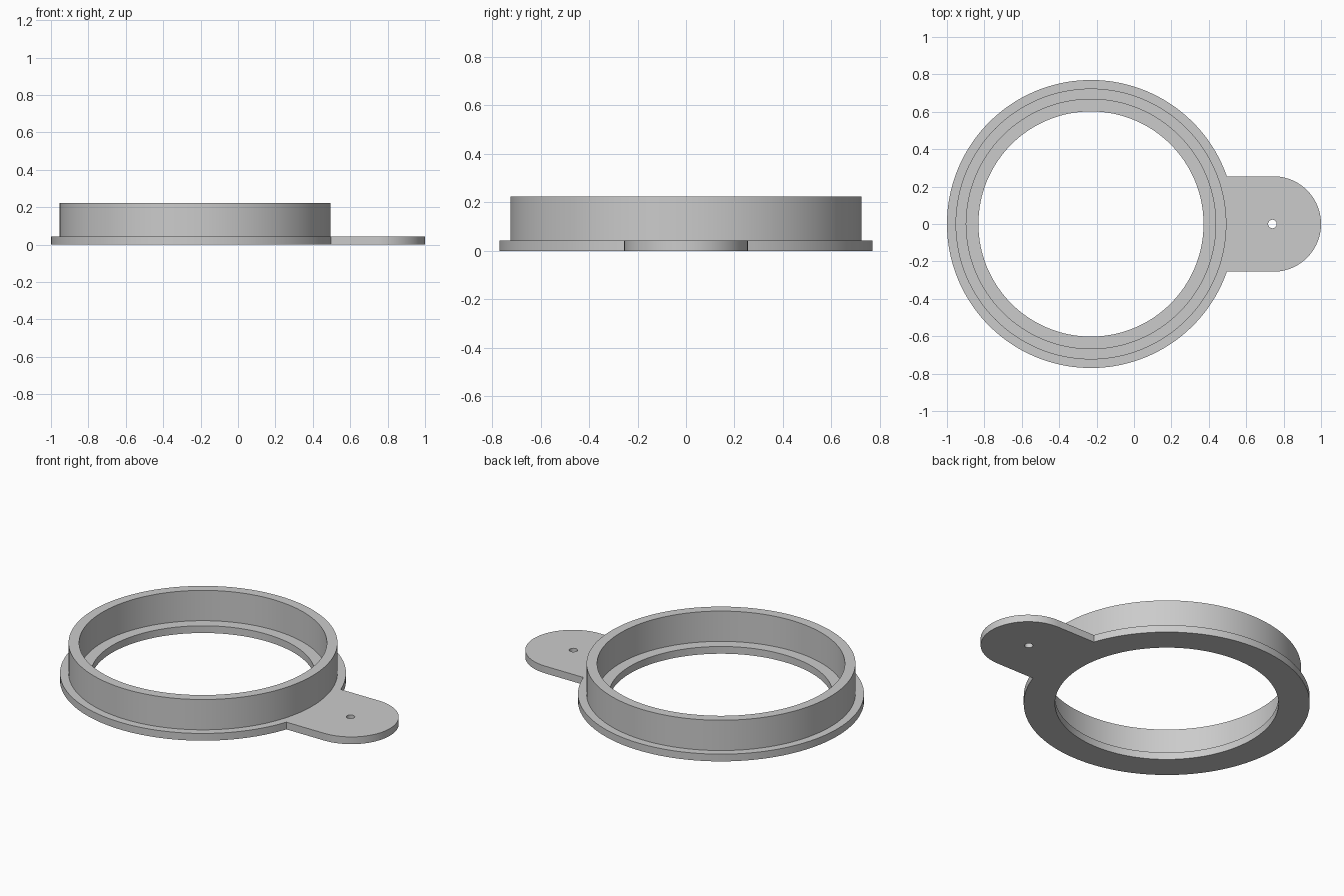
import bpy, bmesh
from math import sin, cos, pi, asin

if "Cube" in bpy.data.objects:
    bpy.data.objects.remove(bpy.data.objects["Cube"], do_unlink=True)

CX = -0.23                       # ring centre
R_FLANGE, R_WALL, R_SEAT, R_HOLE = 0.77, 0.724, 0.667, 0.602
TAB_X, TAB_R = 0.745, 0.255      # rounded tab end
PIN_X, PIN_R = 0.74, 0.023       # small hole in the tab
Z_FLANGE, Z_TOP = 0.043, 0.223

grey = bpy.data.materials.new("plain grey")
grey.use_nodes = True
colour = (0.6, 0.6, 0.6, 1)
grey.diffuse_color = colour
grey.node_tree.nodes["Principled BSDF"].inputs["Base Color"].default_value = colour


def arc(cx, r, start, end, n):
    return [(cx + r * cos(start + (end - start) * i / n),
             r * sin(start + (end - start) * i / n)) for i in range(n + 1)]


def circle(cx, r, n):
    return arc(cx, r, 0, 2 * pi, n)[:-1]


def plate(name, outlines, z0, z1):
    """Flat plate from an outer outline and its hole outlines."""
    curve = bpy.data.curves.new(name, "CURVE")
    curve.dimensions = "2D"
    curve.fill_mode = "BOTH"
    curve.extrude = (z1 - z0) / 2
    for points in outlines:
        spline = curve.splines.new("POLY")
        spline.points.add(len(points) - 1)
        for point, (x, y) in zip(spline.points, points):
            point.co = (x, y, 0, 1)
        spline.use_cyclic_u = True
    obj = bpy.data.objects.new(name, curve)
    bpy.context.collection.objects.link(obj)
    bpy.ops.object.select_all(action="DESELECT")
    obj.select_set(True)
    bpy.context.view_layer.objects.active = obj
    bpy.ops.object.convert(target="MESH")
    obj = bpy.context.object
    obj.name = name

    # Weld the caps to the sides and lift into place
    bm = bmesh.new()
    bm.from_mesh(obj.data)
    bmesh.ops.remove_doubles(bm, verts=bm.verts, dist=0.0001)
    bmesh.ops.translate(bm, verts=bm.verts, vec=(0, 0, (z0 + z1) / 2))
    bmesh.ops.recalc_face_normals(bm, faces=bm.faces)
    bm.to_mesh(obj.data)
    bm.free()
    obj.data.materials.clear()
    obj.data.materials.append(grey)
    bpy.ops.object.shade_smooth_by_angle(angle=pi / 6)
    return obj


# Base flange: ring outline running into the rounded tab
join = asin(TAB_R / R_FLANGE)
outline = (arc(CX, R_FLANGE, join, 2 * pi - join, 120)
           + arc(TAB_X, TAB_R, -pi / 2, pi / 2, 48))
plate("base_flange_with_tab",
      [outline, circle(CX, R_HOLE, 128), circle(PIN_X, PIN_R, 24)], 0, Z_FLANGE)

# Upright wall standing on the flange
plate("ring_wall", [circle(CX, R_WALL, 128), circle(CX, R_SEAT, 128)],
      Z_FLANGE, Z_TOP)
